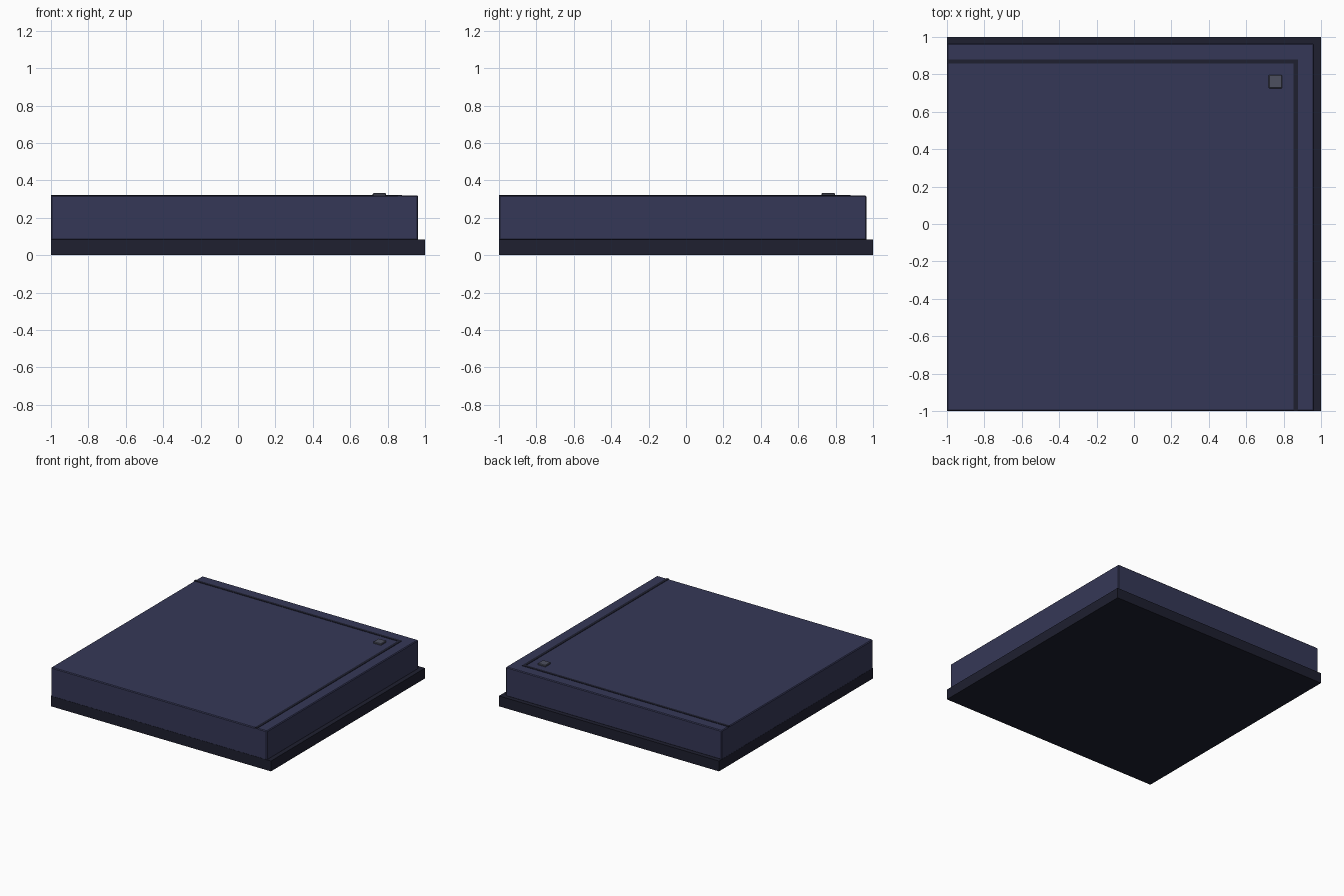
import bpy

if "Cube" in bpy.data.objects:
    bpy.data.objects.remove(bpy.data.objects["Cube"])


def material(name, rgb):
    m = bpy.data.materials.new(name)
    m.diffuse_color = (*rgb, 1)
    m.use_nodes = True
    m.node_tree.nodes["Principled BSDF"].inputs["Base Color"].default_value = m.diffuse_color
    return m


navy = material("navy_panel", (0.036, 0.039, 0.095))
dark = material("dark_trim", (0.013, 0.014, 0.029))
grey = material("grey_stud", (0.075, 0.08, 0.115))


def box(name, lo, hi, mat, bevel=0):
    bpy.ops.mesh.primitive_cube_add(size=1, location=[(a + b) / 2 for a, b in zip(lo, hi)])
    ob = bpy.context.object
    ob.name = name
    ob.scale = [b - a for a, b in zip(lo, hi)]
    bpy.ops.object.transform_apply(location=False, rotation=False, scale=True)
    ob.data.materials.append(mat)
    if bevel:
        mod = ob.modifiers.new("edge_bevel", 'BEVEL')
        mod.width = bevel
        mod.segments = 1
    return ob


# Plinth and the raised slab, stepped in on the two outer sides
box("base_plinth", (-1, -1, 0), (1, 1, 0.085), dark)
box("corner_slab", (-1, -1, 0.08), (0.963, 0.965, 0.32), navy, 0.006)

# Trim lines that meet at the outer corner
box("trim_side", (0.853, -1, 0.31), (0.876, 0.88, 0.323), dark)
box("trim_back", (-1, 0.857, 0.31), (0.876, 0.88, 0.3228), dark)

# Small corner stud
box("corner_stud", (0.72, 0.725, 0.31), (0.792, 0.797, 0.332), grey, 0.004)
